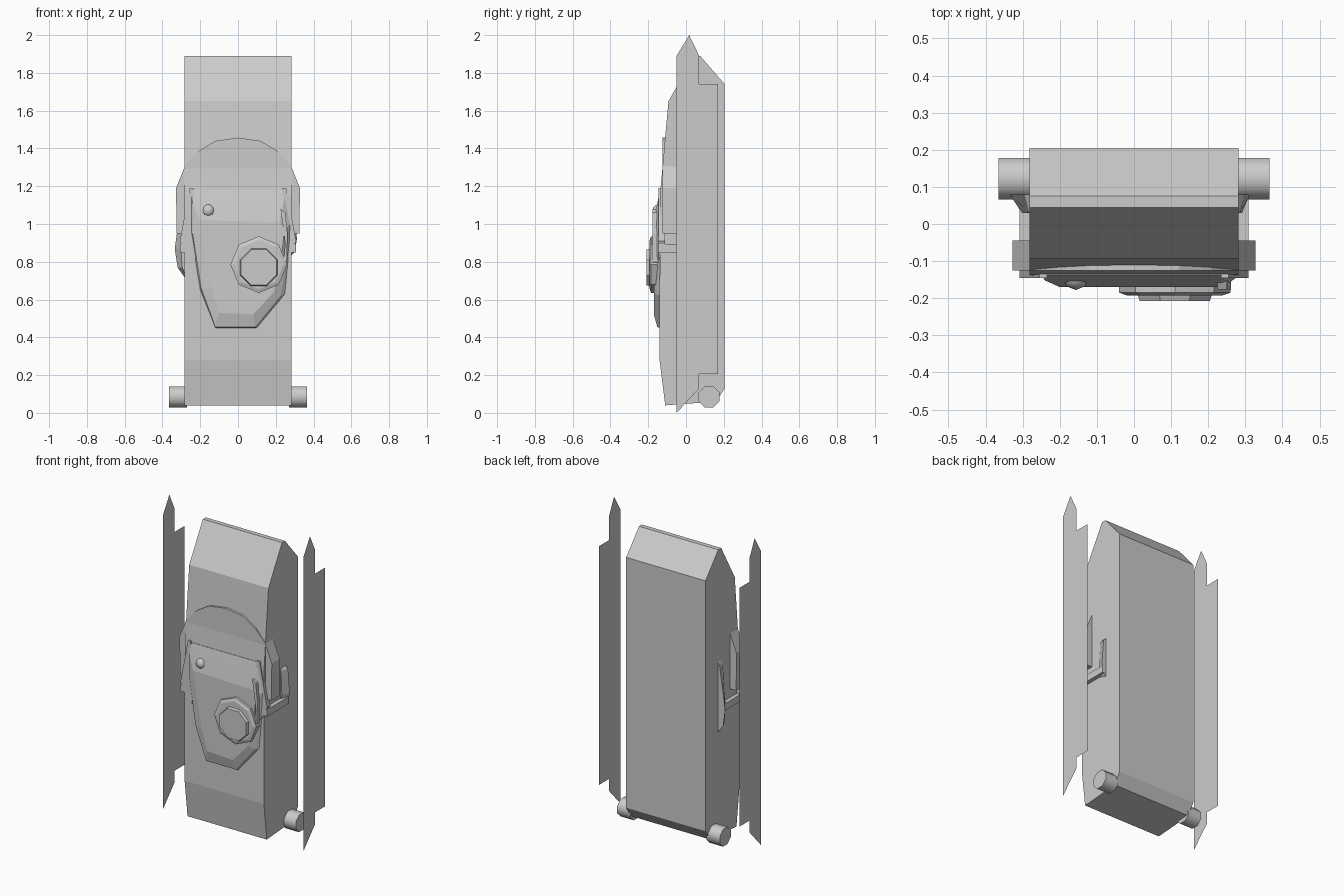
import bpy, bmesh, math

if "Cube" in bpy.data.objects:
    bpy.data.objects.remove(bpy.data.objects["Cube"])


def loft(name, rings):
    """Closed solid through matching rings of 3D points."""
    bm = bmesh.new()
    loops = [[bm.verts.new(p) for p in ring] for ring in rings]
    n = len(loops[0])
    for a, b in zip(loops, loops[1:]):
        for i in range(n):
            j = (i + 1) % n
            bm.faces.new((a[i], a[j], b[j], b[i]))
    bm.faces.new(loops[0])
    bm.faces.new(loops[-1])
    bmesh.ops.recalc_face_normals(bm, faces=bm.faces)
    me = bpy.data.meshes.new(name)
    bm.to_mesh(me)
    bm.free()
    ob = bpy.data.objects.new(name, me)
    bpy.context.collection.objects.link(ob)
    return ob


def prism_y(name, pts, y0, y1):
    return loft(name, [[(x, y, z) for x, z in pts] for y in (y0, y1)])


def prism_x(name, pts, x0, x1):
    return loft(name, [[(x, y, z) for y, z in pts] for x in (x0, x1)])


def circle(cx, cz, r, n, turn=0.0):
    return [(cx + r * math.cos(turn + math.tau * i / n),
             cz + r * math.sin(turn + math.tau * i / n)) for i in range(n)]


# main body: side profile extruded across the width
body = [(-.11, .04), (-.14, .28), (-.138, 1.15), (-.093, 1.65), (.045, 1.89),
        (.075, 1.89), (.205, 1.74), (.205, .13), (.16, .06)]
prism_x("body", body, -.282, .282)

# flat detached side plates, no thickness
plate = [(-.05, 0), (-.05, 1.89), (.017, 2), (.07, 1.89), (.07, 1.74),
         (.17, 1.74), (.17, .205), (.07, .205), (.07, .13)]
for side, x in (("left", -.5), ("right", .5)):
    me = bpy.data.meshes.new("side_plate_" + side)
    me.from_pydata([(x, y, z) for y, z in plate], [], [range(len(plate))])
    ob = bpy.data.objects.new("side_plate_" + side, me)
    bpy.context.collection.objects.link(ob)

# hinge rollers poking out at the lower back
for side, s in (("left", -1), ("right", 1)):
    roller = prism_x("roller_" + side, circle(.122, .085, .06, 8, math.pi / 8),
                     s * .27, s * .365)
    bpy.context.view_layer.objects.active = roller
    bpy.ops.object.select_all(action="DESELECT")
    roller.select_set(True)
    bpy.ops.object.shade_smooth_by_angle(angle=math.radians(50))

# round-topped collar around the front
half = [(.325, .95), (.328, 1.19), (.28, 1.31), (.21, 1.385), (.12, 1.44)]
collar = half + [(0, 1.457)] + [(-x, z) for x, z in reversed(half)]
prism_y("collar", collar, -.125, -.045)

# raised faceted front cover
outer = [(-.25, 1.18), (.25, 1.18), (.285, 1.0), (.27, .85), (.25, .63),
         (.1, .45), (-.12, .45), (-.2, .65), (-.25, .95)]
middle = [(-.24, 1.11), (.24, 1.11), (.265, .99), (.26, .83), (.225, .62),
          (.09, .455), (-.12, .455), (-.195, .66), (-.24, .95)]
inner = [(-.2, 1.02), (.22, 1.01), (.245, .96), (.23, .82), (.19, .64),
         (.08, .52), (-.1, .53), (-.14, .66), (-.19, .95)]
loft("front_cover", [[(x, y, z) for x, z in ring] for y, ring in
                     ((-.11, outer), (-.138, outer), (-.152, middle), (-.17, inner))])

# narrow ridge on the cover's right edge
ridge = [(.225, 1.08), (.25, 1.06), (.262, .95), (.258, .8), (.24, .78), (.25, .9)]
prism_y("cover_ridge", ridge, -.177, -.14)

# eight-sided knob with a smaller cap
loft("knob", [[(x, y, z) for x, z in circle(.11, .785, r, 8, math.pi / 2)]
              for y, r in ((-.15, .15), (-.185, .15), (-.192, .13))])
loft("knob_cap", [[(x, y, z) for x, z in circle(.11, .77, r, 8, math.pi / 8)]
                  for y, r in ((-.185, .11), (-.208, .102))])

# little round stud
bpy.ops.mesh.primitive_uv_sphere_add(segments=8, ring_count=6, radius=.036,
                                     location=(-.157, -.142, 1.07))
bpy.context.object.name = "stud"
bpy.ops.object.shade_smooth()

# hooks beside the cover, bars along the flanks, fins at the bar ends
for side, s in (("left", -1), ("right", 1)):
    hook = [(.235, 1.19), (.255, 1.19), (.308, .91), (.25, .79), (.225, .79)]
    prism_y("hook_" + side, [(s * x, z) for x, z in hook], -.145, -.11)
    bar = [(-.145, .85), (-.145, .895), (.08, .895), (.08, .85)]
    prism_x("bar_" + side, bar, s * .27, s * .308)

for side, s, pts in (
        ("left", -1, [(.27, 1.19), (.295, 1.15), (.335, .87), (.32, .77), (.27, .7)]),
        ("right", 1, [(.27, 1.1), (.3, 1.07), (.312, .92), (.3, .85), (.27, .82)])):
    back = [(s * x, .08, z) for x, z in pts]
    front = [(s * (.27 + (x - .27) * .5), .03, z) for x, z in pts]
    loft("fin_" + side, [front, back])
